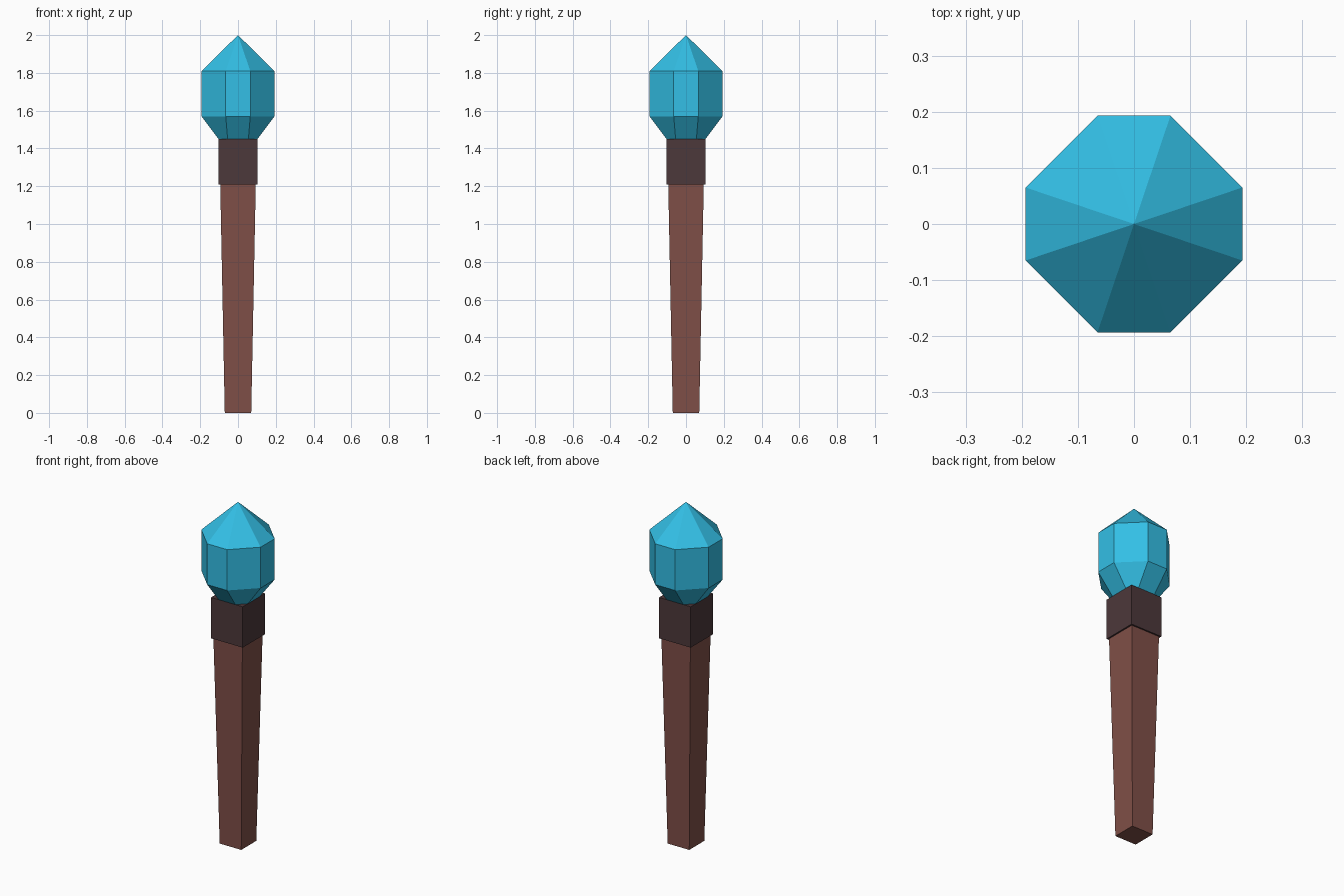
import bpy

if "Cube" in bpy.data.objects:
    bpy.data.objects.remove(bpy.data.objects["Cube"])


def linear(rgb):
    return [((c + 0.055) / 1.055) ** 2.4 for c in rgb] + [1.0]


def square(h):
    return [(-h, -h), (h, -h), (h, h), (-h, h)]


def chamfered(a, b):
    # square of half width a whose flat sides have half length b
    return [(-b, -a), (b, -a), (a, -b), (a, b), (b, a), (-b, a), (-a, b), (-a, -b)]


def loft(name, rings, color, tip=None):
    """Join (outline, z) rings into a closed solid, optionally ending in a point."""
    n = len(rings[0][0])
    verts = [(x, y, z) for outline, z in rings for x, y in outline]
    faces = [tuple(reversed(range(n)))]
    for r in range(len(rings) - 1):
        for i in range(n):
            j = (i + 1) % n
            faces.append((r * n + i, r * n + j, (r + 1) * n + j, (r + 1) * n + i))
    last = (len(rings) - 1) * n
    if tip is None:
        faces.append(tuple(range(last, last + n)))
    else:
        verts.append((0, 0, tip))
        faces += [(last + i, last + (i + 1) % n, len(verts) - 1) for i in range(n)]
    mesh = bpy.data.meshes.new(name)
    mesh.from_pydata(verts, [], faces)
    mat = bpy.data.materials.new(name + "_color")
    mat.diffuse_color = linear(color)
    mat.use_nodes = True
    mat.node_tree.nodes["Principled BSDF"].inputs["Base Color"].default_value = mat.diffuse_color
    mesh.materials.append(mat)
    obj = bpy.data.objects.new(name, mesh)
    bpy.context.collection.objects.link(obj)
    return obj


# Tapered wooden shaft
loft("shaft", [(square(0.07), 0), (square(0.094), 1.21)], (0.50, 0.31, 0.28))

# Dark square collar
loft("collar", [(square(0.103), 1.21), (square(0.103), 1.45)], (0.30, 0.22, 0.23))

# Faceted crystal head
loft("crystal", [(chamfered(0.103, 0.055), 1.45),
                 (chamfered(0.193, 0.065), 1.57),
                 (chamfered(0.193, 0.065), 1.81)], (0.20, 0.75, 0.90), tip=2.0)
